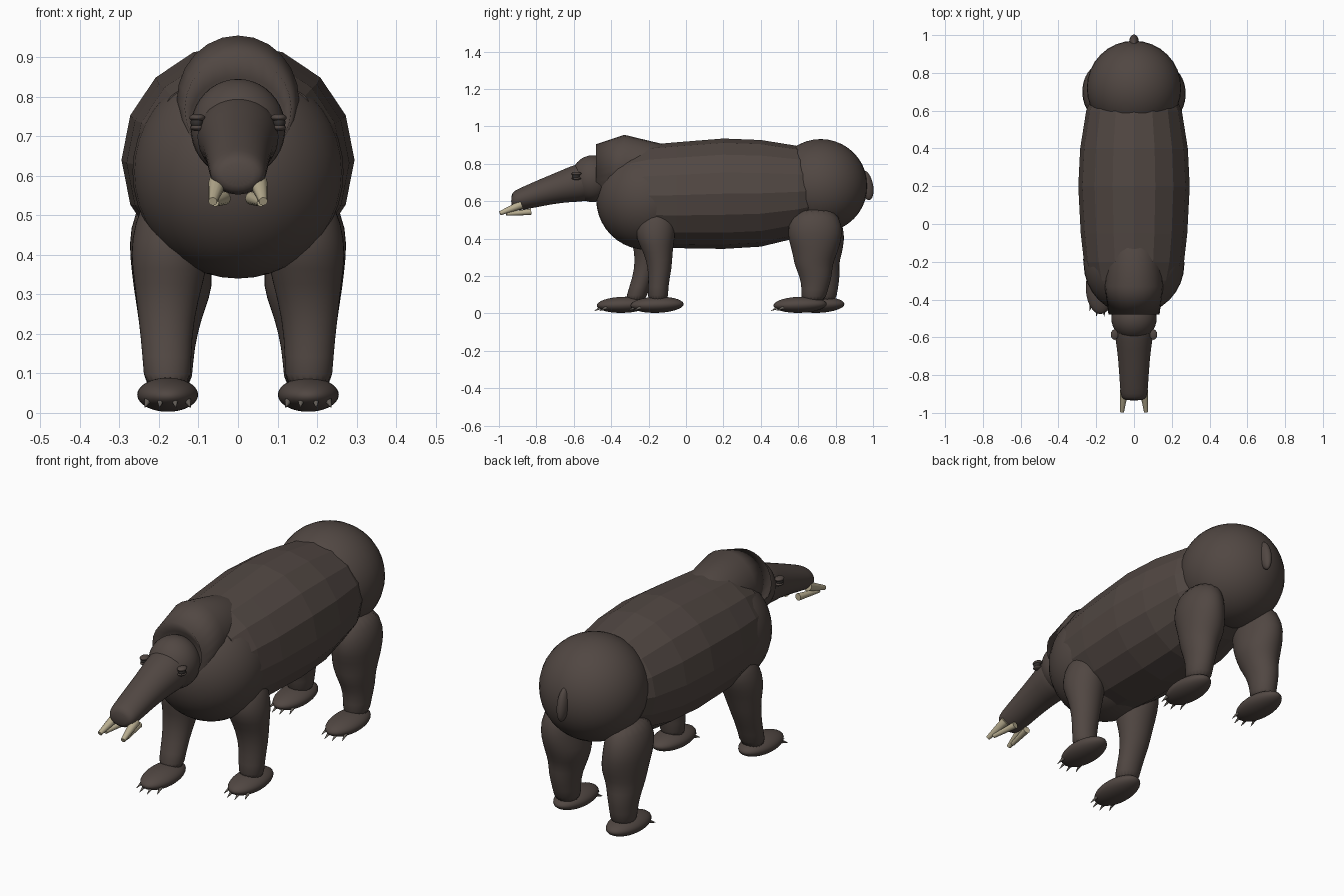
import bpy, bmesh
from math import sin, cos, pi, sqrt
from mathutils import Vector

cube = bpy.data.objects.get("Cube")
if cube:
    bpy.data.objects.remove(cube)


def material(name, rgb):
    m = bpy.data.materials.new(name)
    m.use_nodes = True
    m.diffuse_color = (*rgb, 1)
    m.node_tree.nodes["Principled BSDF"].inputs["Base Color"].default_value = (*rgb, 1)
    return m


HIDE = material("dark brown hide", (0.082, 0.063, 0.055))
IVORY = material("ivory", (0.48, 0.42, 0.28))
CLAW = material("grey claw", (0.13, 0.115, 0.10))
EYE = material("dark eye", (0.035, 0.03, 0.028))


def finish(name, bm, mat, smooth=True, subdivide=0):
    bmesh.ops.recalc_face_normals(bm, faces=bm.faces)
    for f in bm.faces:
        f.smooth = smooth
    mesh = bpy.data.meshes.new(name)
    bm.to_mesh(mesh)
    bm.free()
    mesh.materials.append(mat)
    ob = bpy.data.objects.new(name, mesh)
    bpy.context.collection.objects.link(ob)
    if subdivide:
        mod = ob.modifiers.new("Subdivision", 'SUBSURF')
        mod.levels = mod.render_levels = subdivide
    return ob


def loft(name, rings, mat, sides=16, smooth=True, subdivide=0):
    """Each ring: centre, first half-axis, second half-axis."""
    bm = bmesh.new()
    loops = []
    for c, u, v in rings:
        c, u, v = Vector(c), Vector(u), Vector(v)
        loops.append([bm.verts.new(c + u * cos(2 * pi * i / sides) + v * sin(2 * pi * i / sides))
                      for i in range(sides)])
    for a, b in zip(loops, loops[1:]):
        for i in range(sides):
            j = (i + 1) % sides
            bm.faces.new((a[i], a[j], b[j], b[i]))
    bm.faces.new(loops[0])
    bm.faces.new(loops[-1])
    return finish(name, bm, mat, smooth, subdivide)


def along_y(name, rows, **kw):
    # rows: y, centre z, half width, half height
    return loft(name, [((0, y, z), (w, 0, 0), (0, 0, h)) for y, z, w, h in rows], HIDE, **kw)


def ball(name, centre, size, mat, tilt=0):
    bm = bmesh.new()
    bmesh.ops.create_uvsphere(bm, u_segments=32, v_segments=20, radius=1)
    ob = finish(name, bm, mat)
    ob.location, ob.scale = centre, size
    ob.rotation_euler.x = tilt
    return ob


def spike(name, root, tip, r1, r2, mat):
    axis = Vector(tip) - Vector(root)
    u = axis.cross(Vector((0, 0, 1))).normalized()
    v = axis.cross(u).normalized()
    ob = loft(name, [(root, u * r1, v * r1), (tip, u * r2, v * r2)], mat, sides=12)
    bpy.ops.object.select_all(action='DESELECT')
    ob.select_set(True)
    bpy.context.view_layer.objects.active = ob
    bpy.ops.object.shade_smooth_by_angle()
    return ob


# Trunk of the body
along_y("torso", [(-0.3, 0.625, 0.24, 0.25), (-0.2, 0.63, 0.265, 0.272),
                  (-0.05, 0.632, 0.282, 0.283), (0.2, 0.64, 0.295, 0.295),
                  (0.4, 0.642, 0.285, 0.285), (0.6, 0.65, 0.253, 0.245),
                  (0.72, 0.66, 0.2, 0.2)], smooth=False)
ball("chest", (0, -0.21, 0.61), (0.267, 0.27, 0.27), HIDE)
ball("rump", (0, 0.72, 0.682), (0.25, 0.25, 0.25), HIDE)
ball("tail", (0, 0.965, 0.685), (0.025, 0.035, 0.08), HIDE, tilt=0.2)

# Shoulder hump with a sharp front lip
along_y("shoulder_hump", [(-0.45, 0.75, 0.12, 0.10), (-0.48, 0.77, 0.135, 0.135),
                          (-0.33, 0.79, 0.155, 0.165), (-0.11, 0.76, 0.14, 0.142),
                          (0.0, 0.74, 0.10, 0.12)], sides=24)

# Head, tapering into a long snout
ball("skull", (0, -0.5, 0.72), (0.12, 0.115, 0.125), HIDE)
along_y("snout", [(-0.45, 0.715, 0.11, 0.11), (-0.58, 0.70, 0.106, 0.105),
                  (-0.66, 0.68, 0.09, 0.088), (-0.78, 0.645, 0.08, 0.074),
                  (-0.88, 0.612, 0.074, 0.062), (-0.92, 0.604, 0.068, 0.052),
                  (-0.935, 0.602, 0.045, 0.03)], sides=20, subdivide=1)

# Leg rows: z, x, y, half width, half depth
FRONT = [(0.56, 0.165, -0.16, 0.065, 0.07), (0.48, 0.172, -0.16, 0.092, 0.108),
         (0.40, 0.172, -0.165, 0.102, 0.106), (0.33, 0.175, -0.15, 0.088, 0.078),
         (0.24, 0.182, -0.138, 0.071, 0.064), (0.14, 0.18, -0.15, 0.061, 0.052),
         (0.05, 0.178, -0.15, 0.062, 0.06)]
HIND = [(0.57, 0.165, 0.69, 0.075, 0.11), (0.46, 0.178, 0.69, 0.1, 0.15),
        (0.39, 0.172, 0.69, 0.102, 0.143), (0.32, 0.163, 0.69, 0.103, 0.12),
        (0.26, 0.17, 0.68, 0.086, 0.103), (0.2, 0.175, 0.695, 0.073, 0.088),
        (0.13, 0.175, 0.69, 0.061, 0.07), (0.05, 0.175, 0.675, 0.06, 0.065)]


def leg(name, rows, side, swing, foot_y):
    rings = []
    for z, x, y, w, d in rows:
        y += swing * max(0, 1 - z / 0.5)
        rings.append(((side * x, y, z), (w, 0, 0), (0, d, 0)))
    loft(name + "_leg", rings, HIDE, sides=20, subdivide=1)
    fx = side * 0.178
    ball(name + "_foot", (fx, foot_y, 0.046), (0.077, 0.142, 0.043), HIDE, tilt=0.03)
    for i, dx in enumerate((-0.05, -0.018, 0.018, 0.05)):
        edge = foot_y - 0.13 * sqrt(1 - (dx / 0.077) ** 2)
        spike(f"{name}_claw_{i + 1}", (fx + dx, edge + 0.01, 0.032),
              (fx + dx * 1.15, edge - 0.028, 0.014), 0.009, 0.001, CLAW)


leg("left_front", FRONT, 1, 0, -0.155)
leg("right_front", FRONT, -1, -0.14, -0.335)
leg("left_hind", HIND, 1, 0, 0.61)
leg("right_hind", HIND, -1, 0.07, 0.705)

# Eyes and tusks on both sides
for side, label in ((1, "left"), (-1, "right")):
    ball(label + "_eye", (side * 0.104, -0.588, 0.735), (0.016, 0.02, 0.018), EYE)
    ball(label + "_upper_lid", (side * 0.103, -0.586, 0.747), (0.02, 0.027, 0.01), HIDE)
    ball(label + "_lower_lid", (side * 0.103, -0.586, 0.722), (0.018, 0.025, 0.009), HIDE)
    spike(label + "_upper_tusk", (side * 0.052, -0.88, 0.582), (side * 0.064, -0.995, 0.535),
          0.023, 0.011, IVORY)
    spike(label + "_lower_tusk", (side * 0.035, -0.83, 0.543), (side * 0.058, -0.96, 0.532),
          0.017, 0.01, IVORY)
